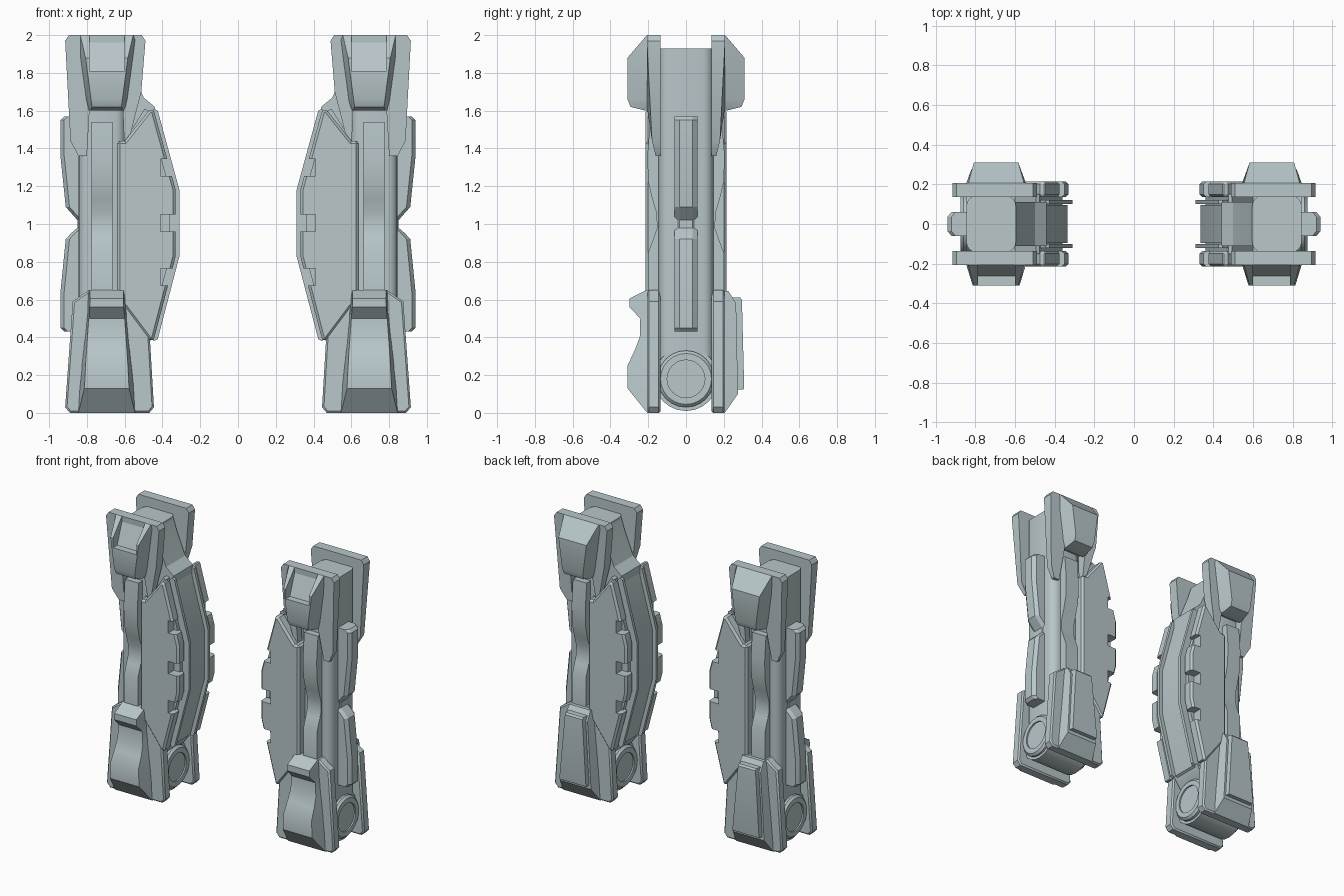
import bpy
import bmesh
from math import sin, cos, pi

old = bpy.data.objects.get("Cube")
if old:
    bpy.data.objects.remove(old, do_unlink=True)

COLOUR = (0.48, 0.57, 0.59, 1.0)
grey = bpy.data.materials.new("pale blue grey")
grey.use_nodes = True
grey.diffuse_color = COLOUR
shader = next(n for n in grey.node_tree.nodes if n.type == 'BSDF_PRINCIPLED')
shader.inputs["Base Color"].default_value = COLOUR

parts = []
CX = 0.695  # centre line of one limb


def loft(name, rings, keep=True):
    """Skin equal-length rings of points and cap both ends."""
    bm = bmesh.new()
    rows = [[bm.verts.new(p) for p in ring] for ring in rings]
    n = len(rows[0])
    for a, b in zip(rows, rows[1:]):
        for i in range(n):
            j = (i + 1) % n
            bm.faces.new((a[i], a[j], b[j], b[i]))
    bm.faces.new(rows[0][::-1])
    bm.faces.new(rows[-1])
    bmesh.ops.recalc_face_normals(bm, faces=bm.faces)
    mesh = bpy.data.meshes.new(name)
    bm.to_mesh(mesh)
    bm.free()
    ob = bpy.data.objects.new(name, mesh)
    bpy.context.collection.objects.link(ob)
    mesh.materials.append(grey)
    if keep:
        parts.append(ob)
    return ob


def prism(name, pts, axis, lo, hi, keep=True):
    place = {'x': lambda u, v, t: (t, u, v),
             'y': lambda u, v, t: (u, t, v),
             'z': lambda u, v, t: (u, v, t)}[axis]
    return loft(name, [[place(u, v, t) for u, v in pts] for t in (lo, hi)], keep)


def box_pts(u0, u1, v0, v1):
    return [(u0, v0), (u1, v0), (u1, v1), (u0, v1)]


def bevel(ob, width):
    m = ob.modifiers.new("edge", 'BEVEL')
    m.width, m.segments, m.limit_method = width, 1, 'ANGLE'
    m.angle_limit = 0.9


def cut(ob, cutter):
    m = ob.modifiers.new("cut", 'BOOLEAN')
    m.operation, m.object, m.solver = 'DIFFERENCE', cutter, 'EXACT'
    bpy.context.view_layer.objects.active = ob
    for mod in list(ob.modifiers):
        bpy.ops.object.modifier_apply(modifier=mod.name)
    bpy.data.objects.remove(cutter, do_unlink=True)


def block(name, side, base, stations):
    """Tapered armour block: stations of height, depth, base and face half widths."""
    return loft(name, [[(CX - wb, side * base, z), (CX - wf, side * d, z),
                        (CX + wf, side * d, z), (CX + wb, side * base, z)]
                       for z, d, wb, wf in stations])


# Central column with rounded corners
r, corners = 0.055, []
for k, (x, y) in enumerate([(0.79, 0.09), (0.65, 0.09), (0.65, -0.09), (0.79, -0.09)]):
    corners += [(x + r * cos(k * pi / 2 + a * pi / 8),
                 y + r * sin(k * pi / 2 + a * pi / 8)) for a in range(5)]
column = prism("column", corners, 'z', 0.15, 1.93)

# Necks joining the column to the inner fairing
prism("upper_neck", [(0.66, 1.93), (0.6, 1.93), (0.57, 1.84), (0.5, 1.67),
                     (0.44, 1.62), (0.44, 1.5), (0.66, 1.36)], 'y', -0.11, 0.11)
prism("lower_neck", [(0.66, 0.2), (0.54, 0.28), (0.46, 0.39),
                     (0.44, 0.5), (0.66, 0.62)], 'y', -0.12, 0.12)

# Hinge barrel with a stepped cap on each end
def disc(radius, sides=24):
    return [(radius * cos(2 * pi * i / sides), 0.18 + radius * sin(2 * pi * i / sides))
            for i in range(sides)]


prism("hinge_barrel", disc(0.17), 'x', 0.52, 0.845)
hinge_steps = [(0.485, 0.1), (0.485, 0.135), (0.5, 0.15), (0.86, 0.15),
               (0.875, 0.135), (0.875, 0.1)]
loft("hinge_cap", [[(x, y, z) for y, z in disc(rad)]
                   for x, rad in [(0.495, 0.1)] + hinge_steps + [(0.865, 0.1)]])

# Inner fairing: centre body, framed panel, rails and outer plates
def fairing(inset):
    return [(0.64, 1.44), (0.6, 1.44), (0.465 + inset, 1.61), (0.445 + inset, 1.6),
            (0.33 + inset, 1.18), (0.33 + inset, 0.83), (0.445 + inset, 0.39),
            (0.465 + inset, 0.38), (0.6, 0.56), (0.64, 0.56)]


prism("fairing_body", fairing(0.03), 'y', -0.15, 0.15)
prism("inner_panel", fairing(0.005), 'y', -0.095, 0.095)
for s, end in ((-1, "front"), (1, "back")):
    prism(end + "_rail", fairing(-0.02), 'y', s * 0.1, s * 0.122)
    plate = prism(end + "_fairing_plate", fairing(0), 'y', s * 0.135, s * 0.215)
    bevel(plate, 0.014)
    for z in (0.72, 1.005, 1.3):
        cut(plate, prism("notch", box_pts(0.25, 0.41, z - 0.045, z + 0.045),
                         'y', s * 0.125, s * 0.3, keep=False))

# Outer side strip, pinched in the middle
strip = [(1.57, 0.92, 0.06), (1.55, 0.94, 0.06), (1.36, 0.94, 0.06), (1.09, 0.912, 0.06),
         (1.06, 0.885, 0.06), (1.02, 0.85, 0.06), (0.98, 0.85, 0.06), (0.95, 0.885, 0.06),
         (0.92, 0.912, 0.06), (0.64, 0.94, 0.06), (0.45, 0.94, 0.06), (0.43, 0.92, 0.06)]
loft("outer_strip", [[(0.82, -w, z), (x - 0.02, -w, z), (x, -w + 0.025, z),
                      (x, w - 0.025, z), (x - 0.02, w, z), (0.82, w, z)]
                     for z, x, w in strip])

# Front and back strips, brackets and armour blocks
dip = [(1.54, 0.19), (1.36, 0.205), (1.22, 0.2), (1.13, 0.178), (1.06, 0.157),
       (0.98, 0.153), (0.93, 0.17), (0.85, 0.2), (0.6, 0.2)]
upper_outline = [(0.51, 2.0), (0.895, 2.0), (0.915, 1.97), (0.887, 1.44), (0.845, 1.36),
                 (0.8, 1.36), (0.785, 1.62), (0.61, 1.62), (0.6, 1.36), (0.588, 1.4),
                 (0.512, 1.7), (0.49, 1.97)]
lower_outline = [(0.47, 0.0), (0.89, 0.0), (0.915, 0.03), (0.875, 0.59), (0.79, 0.65),
                 (0.585, 0.65), (0.478, 0.59), (0.445, 0.03)]
for s, end in ((-1, "front"), (1, "back")):
    loft(end + "_strip", [[(0.665, s * 0.12, z), (0.665, s * d, z),
                           (0.775, s * d, z), (0.775, s * 0.12, z)] for z, d in dip])
    upper = prism(end + "_upper_bracket", upper_outline, 'y', s * 0.135, s * 0.207)
    for v in upper.data.vertices:  # thin the prong tips
        if v.co.z < 1.45 and abs(v.co.y) > 0.2:
            v.co.y = s * (0.16 + (v.co.z - 1.36) * 0.25)
    lower = prism(end + "_lower_bracket", lower_outline, 'y', s * 0.135, s * 0.205)
    bevel(lower, 0.01)
    shell = block(end + "_upper_armour", s, 0.18,
                  [(2.0, 0.207, 0.16, 0.14), (1.88, 0.31, 0.145, 0.112),
                   (1.66, 0.31, 0.115, 0.083), (1.62, 0.293, 0.105, 0.078),
                   (1.6, 0.215, 0.1, 0.085)])
    if s < 0:  # recess in the top of the front armour
        cut(shell, prism("recess", [(-0.185, 2.02), (-0.262, 1.81), (-0.4, 1.81),
                                    (-0.4, 2.02)], 'x', 0.6, 0.787, keep=False))

# Lower front armour with a waisted face
block("front_lower_armour", -1, 0.18,
      [(0.0, 0.205, 0.155, 0.15), (0.13, 0.31, 0.148, 0.118), (0.25, 0.31, 0.135, 0.112),
       (0.33, 0.272, 0.127, 0.107), (0.4, 0.245, 0.12, 0.102), (0.5, 0.242, 0.11, 0.095),
       (0.56, 0.3, 0.102, 0.09), (0.605, 0.3, 0.1, 0.088), (0.65, 0.21, 0.097, 0.09)])

# Lower back armour with a raised tapered panel
block("back_lower_armour", 1, 0.18,
      [(0.0, 0.205, 0.155, 0.15), (0.1, 0.275, 0.15, 0.125),
       (0.58, 0.265, 0.105, 0.09), (0.645, 0.225, 0.097, 0.085)])
block("back_lower_panel", 1, 0.24,
      [(0.125, 0.305, 0.112, 0.106), (0.14, 0.308, 0.112, 0.106),
       (0.6, 0.296, 0.078, 0.07), (0.612, 0.285, 0.076, 0.07)])

# Shade and mirror every part to the other limb
for ob in parts:
    bpy.ops.object.select_all(action='DESELECT')
    ob.select_set(True)
    bpy.context.view_layer.objects.active = ob
    bpy.ops.object.shade_smooth_by_angle(angle=0.45)
    m = ob.modifiers.new("other_limb", 'MIRROR')
    m.use_axis[0] = True
    m.use_mirror_merge = False
